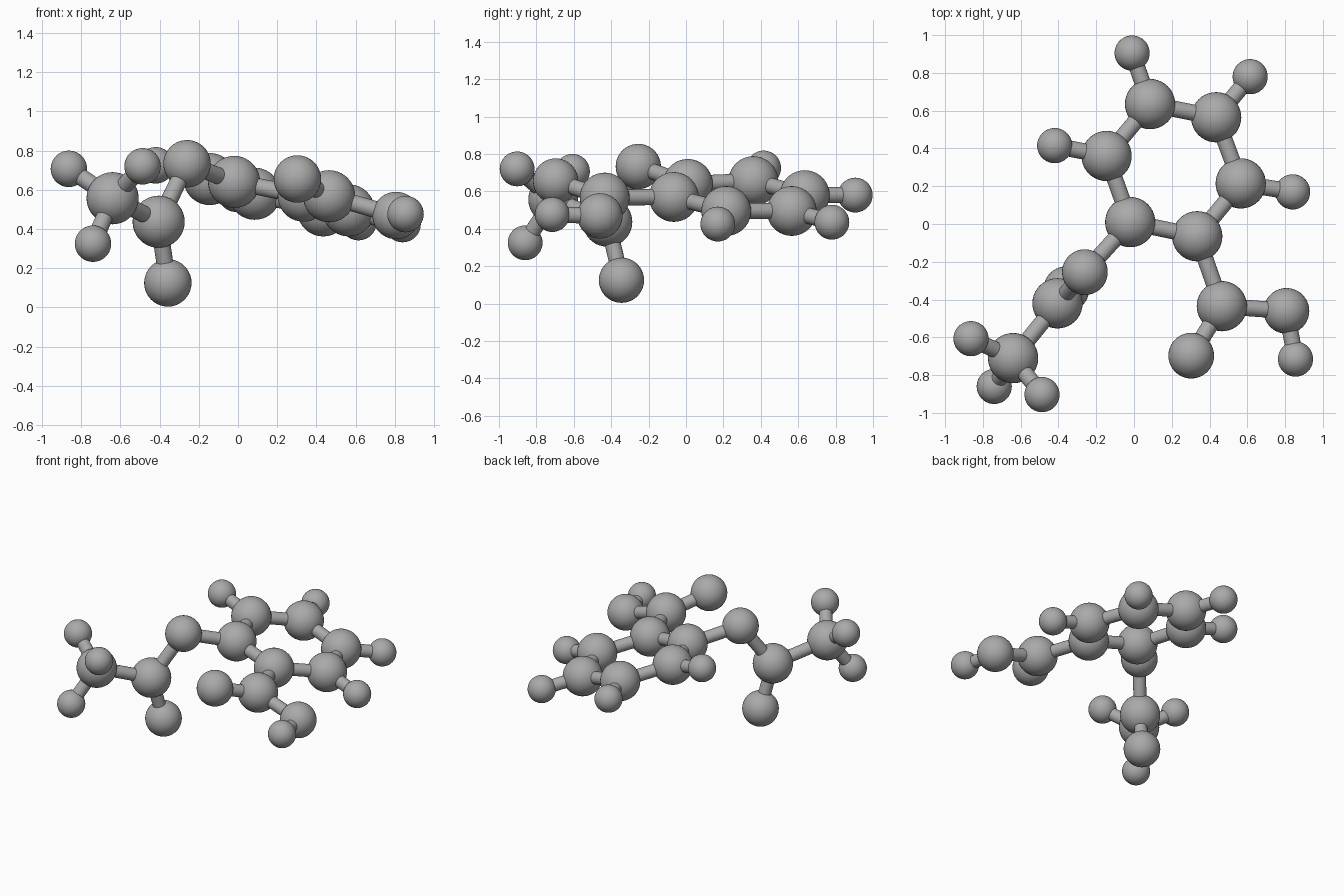
import bpy
from mathutils import Vector

cube = bpy.data.objects.get("Cube")
if cube:
    bpy.data.objects.remove(cube, do_unlink=True)

# One plain grey for every part
grey = bpy.data.materials.new("plain grey")
grey.use_nodes = True
colour = (0.4, 0.4, 0.4, 1)
grey.diffuse_color = colour
grey.node_tree.nodes["Principled BSDF"].inputs["Base Color"].default_value = colour

RADIUS = {"carbon": 0.133, "oxygen": 0.121, "hydrogen": 0.093}
BOND_RADIUS = 0.043
atoms = {}


def finish(name):
    obj = bpy.context.object
    obj.name = name
    obj.data.materials.append(grey)
    bpy.ops.object.shade_smooth_by_angle()


def atom(name, x, y, z):
    """Ball whose size follows the element in its name."""
    atoms[name] = Vector((x, y, z))
    element = next(e for e in RADIUS if e in name)
    bpy.ops.mesh.primitive_uv_sphere_add(
        segments=40, ring_count=20, radius=RADIUS[element], location=(x, y, z))
    finish(name)


def bond(a, b):
    """Round stick between the centres of two balls."""
    start, end = atoms[a], atoms[b]
    axis = end - start
    bpy.ops.mesh.primitive_cylinder_add(
        vertices=32, radius=BOND_RADIUS, depth=axis.length,
        location=(start + end) / 2,
        rotation=axis.to_track_quat("Z", "Y").to_euler())
    finish(f"bond_{a}_to_{b}")


# Six-sided ring
ring = [(-0.02, 0.01, 0.64), (0.335, -0.065, 0.57), (0.565, 0.215, 0.495),
        (0.435, 0.565, 0.495), (0.085, 0.635, 0.58), (-0.145, 0.36, 0.655)]
for i, p in enumerate(ring):
    atom(f"ring_carbon_{i}", *p)
for i in range(6):
    bond(f"ring_carbon_{i}", f"ring_carbon_{(i + 1) % 6}")

# Small balls around the ring
rim = [(0.84, 0.17, 0.425), (0.615, 0.78, 0.435),
       (-0.01, 0.905, 0.58), (-0.42, 0.415, 0.725)]
for i, p in enumerate(rim, 2):
    atom(f"rim_hydrogen_{i}", *p)
    bond(f"ring_carbon_{i}", f"rim_hydrogen_{i}")

# Right-hand branch with the hanging ball
atom("bridge_oxygen", -0.26, -0.255, 0.733)
atom("branch_carbon", -0.405, -0.42, 0.437)
atom("hanging_oxygen", -0.358, -0.345, 0.125)
atom("end_carbon", -0.64, -0.71, 0.557)
bond("ring_carbon_0", "bridge_oxygen")
bond("bridge_oxygen", "branch_carbon")
bond("branch_carbon", "hanging_oxygen")
bond("branch_carbon", "end_carbon")
for i, p in enumerate([(-0.863, -0.607, 0.707), (-0.74, -0.86, 0.325),
                       (-0.487, -0.903, 0.72)]):
    atom(f"end_hydrogen_{i}", *p)
    bond("end_carbon", f"end_hydrogen_{i}")

# Left-hand front branch
atom("fork_carbon", 0.465, -0.435, 0.567)
atom("fork_oxygen", 0.303, -0.697, 0.655)
atom("tip_oxygen", 0.807, -0.46, 0.469)
atom("tip_hydrogen", 0.855, -0.715, 0.476)
bond("ring_carbon_1", "fork_carbon")
bond("fork_carbon", "fork_oxygen")
bond("fork_carbon", "tip_oxygen")
bond("tip_oxygen", "tip_hydrogen")
